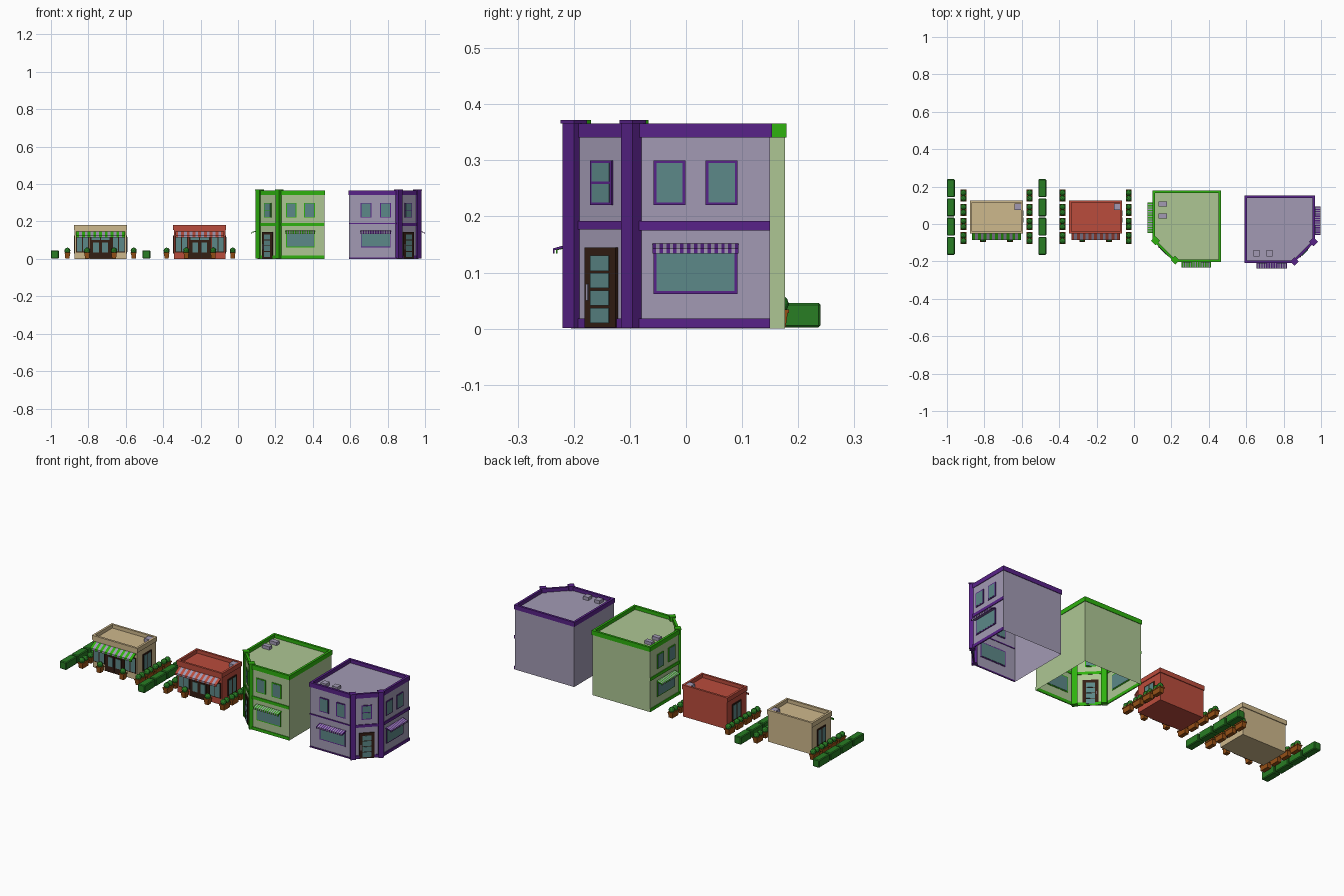
import bpy, bmesh, math
from mathutils import Vector, Matrix

if "Cube" in bpy.data.objects:
    bpy.data.objects.remove(bpy.data.objects["Cube"])


def mat(name, r, g, b):
    m = bpy.data.materials.new(name)
    lin = [((c / 255 + 0.055) / 1.055) ** 2.4 if c > 10 else c / 255 / 12.92 for c in (r, g, b)]
    m.diffuse_color = (*lin, 1)
    m.use_nodes = True
    m.node_tree.nodes["Principled BSDF"].inputs["Base Color"].default_value = m.diffuse_color
    return m


BEIGE = mat("beige", 206, 184, 140)
RED = mat("brick red", 186, 76, 60)
PALE = mat("pale green", 174, 198, 148)
GREEN = mat("bright green", 46, 178, 14)
LILAC = mat("lilac grey", 162, 154, 180)
PURPLE = mat("deep purple", 88, 34, 136)
GLASS = mat("teal glass", 92, 136, 136)
DARK = mat("dark brown", 52, 30, 20)
POT = mat("pot brown", 150, 80, 22)
LEAF = mat("foliage green", 40, 125, 36)


def finish(name, bm, *mats):
    me = bpy.data.meshes.new(name)
    bm.to_mesh(me)
    bm.free()
    for m in mats:
        me.materials.append(m)
    ob = bpy.data.objects.new(name, me)
    bpy.context.collection.objects.link(ob)
    return ob


def box(name, c, s, m, rz=0, bevel=0):
    bm = bmesh.new()
    bmesh.ops.create_cube(bm, size=1, matrix=Matrix.Diagonal((*s, 1)))
    if bevel:
        bmesh.ops.bevel(bm, geom=bm.edges[:], offset=bevel, segments=1, affect='EDGES')
    bm.transform(Matrix.Translation(c) @ Matrix.Rotation(rz, 4, 'Z'))
    return finish(name, bm, m)


# A wall is (centre x, centre y, outward angle in degrees, length)
def wall_matrix(w):
    return Matrix.Translation((w[0], w[1], 0)) @ Matrix.Rotation(math.radians(w[2] + 90), 4, 'Z')


def plate(name, w, u, width, z0, z1, m, out=0.004, inn=0.002):
    c = wall_matrix(w) @ Vector((u, (inn - out) / 2, (z0 + z1) / 2))
    return box(name, c, (width, out + inn, z1 - z0), m, math.radians(w[2] + 90))


def window(w, u, width, z0, z1, frame, cols=1, rows=1, rim=0.005):
    plate("window_frame", w, u, width, z0, z1, frame)
    pw, ph = (width - rim) / cols, (z1 - z0 - rim) / rows
    for i in range(cols):
        for j in range(rows):
            z = z0 + rim / 2 + j * ph
            plate("window_glass", w, u + (i - (cols - 1) / 2) * pw, pw - rim,
                  z + rim / 2, z + ph - rim / 2, GLASS, 0.005, 0.004)


def awning(w, u, width, ztop, zfold, zlow, depth, n, m1, m2):
    bm = bmesh.new()
    prof = [(0, ztop), (-depth, zfold), (-depth, zlow), (-depth + 0.003, zlow),
            (-depth + 0.003, zfold - 0.003), (0, ztop - 0.006)]
    for i in range(n):
        x0, x1 = (u - width / 2 + width * k / n for k in (i, i + 1))
        a = [bm.verts.new((x0, y, z)) for y, z in prof]
        b = [bm.verts.new((x1, y, z)) for y, z in prof]
        fs = [bm.faces.new((a[k - 1], a[k], b[k], b[k - 1])) for k in range(len(prof))]
        fs += [bm.faces.new(a), bm.faces.new(b[::-1])]
        for f in fs:
            f.material_index = i % 2
    bmesh.ops.recalc_face_normals(bm, faces=bm.faces)
    bm.transform(wall_matrix(w))
    finish("striped_awning", bm, m1, m2)


def offset(poly, d):
    out = []
    for i, p in enumerate(poly):
        e1 = (Vector(p) - Vector(poly[i - 1])).normalized()
        e2 = (Vector(poly[(i + 1) % len(poly)]) - Vector(p)).normalized()
        n1, n2 = Vector((e1.y, -e1.x)), Vector((e2.y, -e2.x))
        out.append(Vector(p) + (n1 + n2) * d / (1 + n1.dot(n2)))
    return out


# Walls, recessed roof and parapet from a counter-clockwise outline
def shell(name, poly, roof, band, top, mw, mr, closed=False, lip=0.003, rim=0.010):
    bm = bmesh.new()
    ring = lambda d, z: [bm.verts.new((p[0], p[1], z)) for p in offset(poly, d)]
    n = len(poly)
    r = [ring(0, 0), ring(0, band), ring(lip, band), ring(lip, top), ring(-rim, top), ring(-rim, roof)]
    for k in range(5):
        for i in range(n):
            j = (i + 1) % n
            f = bm.faces.new((r[k][i], r[k][j], r[k + 1][j], r[k + 1][i]))
            f.material_index = 1 if k else 0
    bm.faces.new(r[5])
    if closed:
        bm.faces.new(r[0][::-1])
    finish(name, bm, mw, mr)


# Corner buildings
def tall(name, poly, walls, chamfer, pillars, units, mw, mt, thin):
    shell(name + "_walls", poly, 0.346, 0.341, 0.366, mw, mt)
    for k, (w, us) in enumerate(walls):
        mid, base = (0.006, 0.008) if k == thin else (0.017, 0.018)
        plate("middle_band", w, 0, w[3], 0.192 - mid, 0.192, mt)
        plate("base_band", w, 0, w[3], 0.001, base, mt)
        lo, hi = us
        for u in (lo + 0.028, hi - 0.028):
            window(w, u, 0.057, 0.22, 0.30, mt)
        window(w, (lo + hi) / 2, hi - lo, 0.062, 0.148, mt)
        awning(w, (lo + hi) / 2, hi - lo + 0.004, 0.152, 0.143, 0.134, 0.032, 25, mt, LILAC)
    plate("middle_band", chamfer, 0, chamfer[3], 0.177, 0.192, mt)
    plate("base_band", chamfer, 0, chamfer[3], 0.001, 0.018, mt)
    window(chamfer, 0, 0.054, 0.22, 0.30, mt, rows=2)
    # corner door with four stacked panes
    plate("door_frame", chamfer, 0, 0.078, 0.002, 0.145, DARK, 0.006)
    window(chamfer, 0, 0.055, 0.004, 0.133, DARK, rows=4)
    for i in range(4):
        plate("door_glass", chamfer, 0, 0.046, 0.01 + i * 0.031, 0.037 + i * 0.031, GLASS, 0.008)
    plate("door_handle", chamfer, -0.031, 0.004, 0.05, 0.08, LILAC, 0.009)
    for x, y in pillars:
        box("corner_pillar", (x, y, 0.184), (0.029, 0.029, 0.366), mt, math.pi / 4)
        box("pillar_cap", (x, y, 0.369), (0.033, 0.033, 0.006), mt, math.pi / 4)
    for x, y, sx, sy in units:
        box("roof_unit", (x, y, 0.355), (sx, sy, 0.018), LILAC)


tall("green_building",
     [(0.462, -0.2), (0.462, 0.176), (0.103, 0.176), (0.103, -0.086), (0.217, -0.2)],
     [((0.34, -0.2, -90, 0.244), (-0.083, 0.07)), ((0.103, 0.045, 180, 0.262), (-0.067, 0.09))],
     (0.16, -0.143, -135, 0.161), [(0.22, -0.193), (0.115, -0.09)],
     [(0.153, 0.107, 0.045, 0.026), (0.153, 0.042, 0.045, 0.026)], PALE, GREEN, None)
tall("purple_building",
     [(0.594, -0.205), (0.853, -0.205), (0.965, -0.093), (0.965, 0.15), (0.594, 0.15)],
     [((0.7235, -0.205, -90, 0.259), (-0.067, 0.093)), ((0.965, 0.0285, 0, 0.243), (-0.086, 0.063))],
     (0.909, -0.149, -45, 0.158), [(0.858, -0.2), (0.96, -0.095)],
     [(0.655, -0.157, 0.032, 0.034), (0.725, -0.157, 0.032, 0.034)], LILAC, PURPLE, 0)


# Planter with a round bush
def planter(x, y, length):
    bm = bmesh.new()
    bmesh.ops.create_cube(bm, size=1, matrix=Matrix.Translation((0, 0, 0.5)))
    for v in bm.verts:
        k = 1 if v.co.z > 0.5 else 0.85
        v.co = (x + v.co.x * 0.027 * k, y + v.co.y * length * k, 0.002 + v.co.z * 0.03)
    finish("planter", bm, POT)
    box("planter_rim", (x, y, 0.031), (0.031, length + 0.004, 0.006), POT)
    n = 2 if length > 0.04 else 1
    for i in range(n):
        bm = bmesh.new()
        yy = y + (i - (n - 1) / 2) * 0.03
        bmesh.ops.create_icosphere(bm, subdivisions=2, radius=0.0165,
                                   matrix=Matrix.Translation((x, yy, 0.044)))
        finish("bush", bm, LEAF)


# Small shops
def shop(name, cx, mw, stripe):
    x0, x1, y0, y1 = cx - 0.138, cx + 0.138, -0.048, 0.122
    shell(name + "_walls", [(x0, y0), (x1, y0), (x1, y1), (x0, y1)], 0.160, 0.155, 0.180,
          mw, mw, True, 0.004, 0.008)
    front = (cx, y0, -90, 0.276)
    plate("door_surround", front, 0, 0.12, 0.001, 0.122, DARK, 0.004)
    for s in (-1, 1):
        window(front, s * 0.097, 0.07, 0.035, 0.122, DARK, cols=2)
        plate("door_leaf", front, s * 0.024, 0.045, 0.002, 0.095, DARK, 0.007)
        plate("door_glass", front, s * 0.024, 0.03, 0.035, 0.088, GLASS, 0.0085)
        plate("transom_glass", front, s * 0.026, 0.046, 0.1, 0.118, GLASS, 0.006)
        side = (cx + s * 0.138, 0.04, 0 if s > 0 else 180, 0.17)
        window(side, 0, 0.078, 0.03, 0.125, DARK, cols=2, rim=0.008)
        planter(cx + s * 0.072, -0.08, 0.03)
        for i in range(4):
            planter(cx + s * 0.177, 0.152 - i * 0.076, 0.06)
    awning(front, 0, 0.26, 0.147, 0.125, 0.114, 0.038, 17, stripe, LILAC)
    box("roof_unit", (cx + 0.115, 0.092, 0.169), (0.036, 0.036, 0.018), LILAC)


shop("beige_shop", -0.735, BEIGE, GREEN)
shop("red_shop", -0.205, RED, RED)

# Hedge rows
for x in (-0.979, -0.49):
    for i in range(4):
        box("hedge", (x, 0.192 - i * 0.103, 0.024), (0.042, 0.096, 0.044), LEAF, 0, 0.004)
